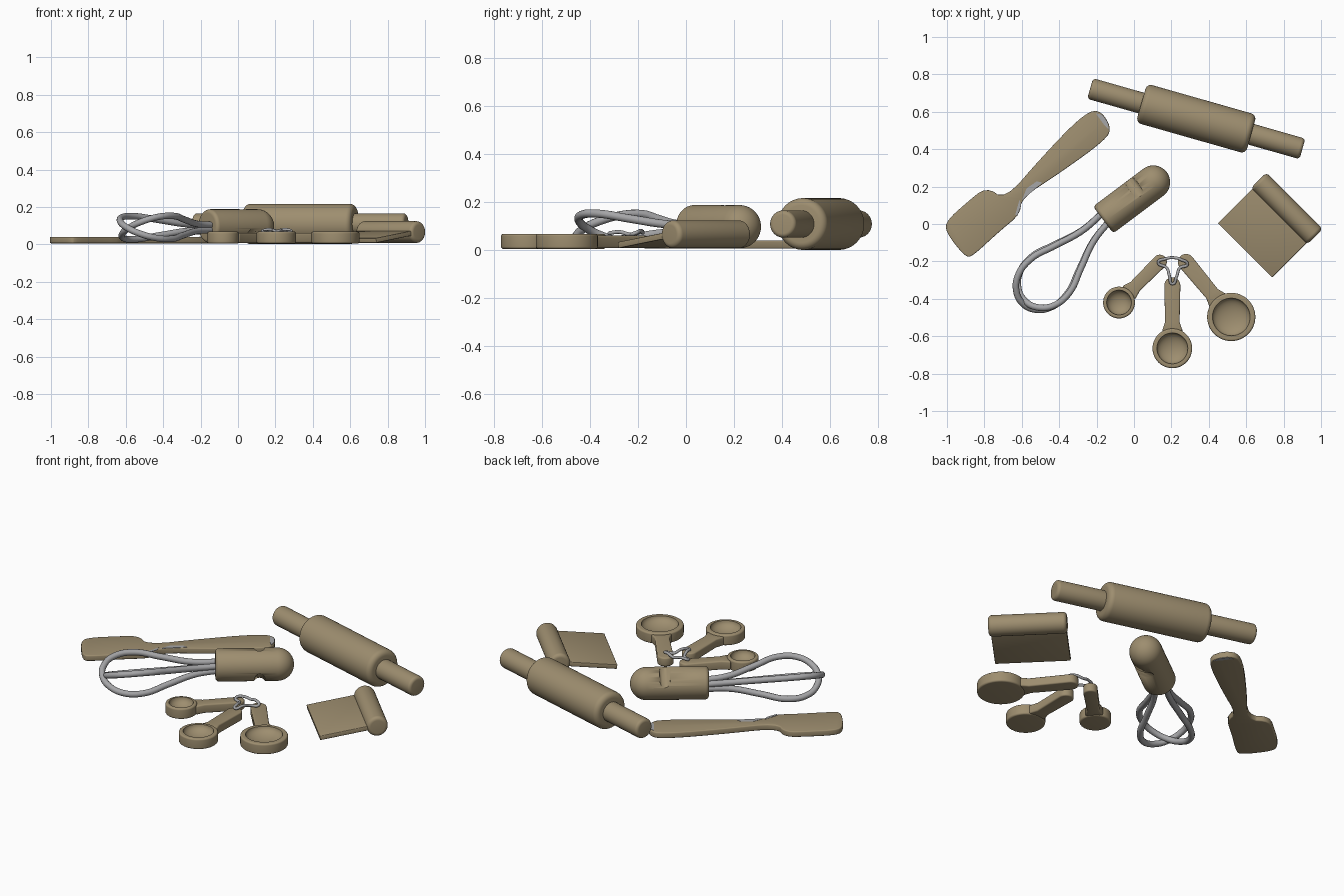
import bpy, bmesh, math
from mathutils import Vector, Matrix

if "Cube" in bpy.data.objects:
    bpy.data.objects.remove(bpy.data.objects["Cube"])


def material(name, rgb):
    m = bpy.data.materials.new(name)
    m.use_nodes = True
    m.diffuse_color = (*rgb, 1)
    bsdf = next(n for n in m.node_tree.nodes if n.type == 'BSDF_PRINCIPLED')
    bsdf.inputs["Base Color"].default_value = (*rgb, 1)
    return m


TAN = material("tan_wood", (0.34, 0.27, 0.16))
STEEL = material("grey_steel", (0.38, 0.38, 0.39))


def activate(ob):
    bpy.ops.object.select_all(action='DESELECT')
    ob.select_set(True)
    bpy.context.view_layer.objects.active = ob


def finish(name, bm, mat, matrix=Matrix(), bevel=0):
    bmesh.ops.recalc_face_normals(bm, faces=bm.faces)
    me = bpy.data.meshes.new(name)
    bm.to_mesh(me)
    bm.free()
    me.materials.append(mat)
    ob = bpy.data.objects.new(name, me)
    bpy.context.collection.objects.link(ob)
    ob.matrix_world = matrix
    activate(ob)
    if bevel:
        mod = ob.modifiers.new("soft_edges", 'BEVEL')
        mod.width, mod.segments, mod.limit_method = bevel, 3, 'ANGLE'
        bpy.ops.object.modifier_apply(modifier=mod.name)
    bpy.ops.object.shade_smooth_by_angle(angle=math.radians(40))
    return ob


def aim(origin, direction):
    """Matrix that puts local z along direction."""
    return Matrix.Translation(origin) @ Vector(direction).to_track_quat('Z', 'Y').to_matrix().to_4x4()


def lathe(name, profile, mat, matrix=Matrix()):
    bm = bmesh.new()
    vs = [bm.verts.new((r, 0, z)) for r, z in profile]
    es = [bm.edges.new(p) for p in zip(vs, vs[1:])]
    bmesh.ops.spin(bm, geom=vs + es, cent=(0, 0, 0), axis=(0, 0, 1),
                   angle=math.tau, steps=48, use_duplicate=False)
    bmesh.ops.remove_doubles(bm, verts=bm.verts, dist=1e-5)
    return finish(name, bm, mat, matrix)


def arc(r, z, radius, start, end, n=6):
    """Profile points on a circle, angles in degrees."""
    steps = [math.radians(start + (end - start) * i / n) for i in range(n + 1)]
    return [(max(0, r + radius * math.cos(a)), z + radius * math.sin(a)) for a in steps]


def rod(name, radius, half, soft, matrix):
    inner = radius - soft
    profile = [(0, -half)] + arc(inner, soft - half, soft, -90, 0)
    profile += arc(inner, half - soft, soft, 0, 90) + [(0, half)]
    return lathe(name, profile, TAN, matrix)


def round_outline(points, passes=2):
    pts = [Vector(p) for p in points]
    for _ in range(passes):
        pts = [q for a, b in zip(pts, pts[1:] + pts[:1])
               for q in (a.lerp(b, 0.25), a.lerp(b, 0.75))]
    return pts


def slab(name, outline, low, high, mat, bevel=0):
    bm = bmesh.new()
    face = bm.faces.new([bm.verts.new((p[0], p[1], low)) for p in outline])
    ext = bmesh.ops.extrude_face_region(bm, geom=[face])
    top = [v for v in ext["geom"] if isinstance(v, bmesh.types.BMVert)]
    bmesh.ops.translate(bm, verts=top, vec=(0, 0, high - low))
    return finish(name, bm, mat, bevel=bevel)


def wire(name, points, radius, cyclic):
    cu = bpy.data.curves.new(name, 'CURVE')
    cu.dimensions, cu.resolution_u = '3D', 8
    cu.bevel_depth, cu.bevel_resolution, cu.use_fill_caps = radius, 4, True
    sp = cu.splines.new('BEZIER')
    sp.bezier_points.add(len(points) - 1)
    for bp, p in zip(sp.bezier_points, points):
        bp.co = p
        bp.handle_left_type = bp.handle_right_type = 'AUTO'
    sp.use_cyclic_u = cyclic
    cu.materials.append(STEEL)
    ob = bpy.data.objects.new(name, cu)
    bpy.context.collection.objects.link(ob)
    activate(ob)
    bpy.ops.object.convert(target='MESH')
    bpy.ops.object.shade_smooth_by_angle(angle=math.radians(50))


# Rolling pin: barrel with a grip at each end
pin_dir = Vector((1.125, -0.32, 0)).normalized()
pin_mid = Vector((0.333, 0.563, 0.109))
rod("rolling_pin_barrel", 0.108, 0.305, 0.03, aim(pin_mid, pin_dir))
for side, sign in (("left", 1), ("right", -1)):
    rod("rolling_pin_grip_" + side, 0.057, 0.165, 0.018,
        aim(pin_mid + pin_dir * sign * 0.425, pin_dir))

# Whisk handle: domed rod with two opposite notches
axis = Vector((0.8, 0.6, 0))
across = Vector((-0.6, 0.8, 0))
base = Vector((-0.165, 0.022, 0.098))
dome = [(0, 0)] + arc(0.07, 0.02, 0.02, -90, 0) + arc(0, 0.335, 0.09, 0, 90, 14)
handle = lathe("whisk_handle", dome, TAN, aim(base, axis))
out = across * math.sin(0.6) + Vector((0, 0, math.cos(0.6)))
for sign in (1, -1):
    bm = bmesh.new()
    bmesh.ops.create_cone(bm, cap_ends=True, segments=32, radius1=0.03, radius2=0.03, depth=0.4)
    cutter = finish("notch_cutter", bm, TAN,
                    aim(base + axis * 0.238 + out * sign * 0.092, axis.cross(out)))
    cutter.hide_render = True
    activate(handle)
    mod = handle.modifiers.new("notch", 'BOOLEAN')
    mod.operation, mod.object, mod.solver = 'DIFFERENCE', cutter, 'EXACT'
    bpy.ops.object.modifier_apply(modifier=mod.name)
    bpy.data.objects.remove(cutter)

# Whisk wires: two teardrop loops tilted against each other
loop_dir = Vector((-0.69, -0.72, 0))
loop_side = Vector((-0.72, 0.69, 0))
half_loop = [(-0.03, 0.03), (0.12, 0.045), (0.28, 0.1), (0.42, 0.148), (0.53, 0.135), (0.6, 0.075)]
loop = half_loop + [(0.622, 0)] + [(d, -w) for d, w in reversed(half_loop)]
for name, tilt, reach in (("whisk_loop_upper", 0.42, 1.0), ("whisk_loop_lower", -0.42, 0.97)):
    swing = loop_side * math.cos(tilt) + Vector((0, 0, math.sin(tilt)))
    wire(name, [base + Vector((0, 0, -0.008)) + loop_dir * d * reach + swing * w * (2 - reach)
                for d, w in loop], 0.0175, False)

# Spatula with its worn steel patches
blade = [(-0.19, 0.62), (-0.29, 0.57), (-0.5, 0.35), (-0.69, 0.13), (-0.79, 0.2), (-0.9, 0.11),
         (-1.0, 0.02), (-1.01, -0.04), (-0.9, -0.18), (-0.86, -0.17), (-0.72, -0.04),
         (-0.61, 0.05), (-0.6, 0.14), (-0.4, 0.27), (-0.15, 0.45), (-0.12, 0.52)]
slab("spatula", round_outline(blade), 0.006, 0.04, TAN, 0.006)
tip = [(-0.205, 0.592), (-0.17, 0.584), (-0.143, 0.548), (-0.134, 0.505), (-0.16, 0.53)]
neck = [(-0.6, 0.125), (-0.575, 0.19), (-0.52, 0.228), (-0.49, 0.222)]
edge = [(-0.625, 0.04), (-0.603, 0.1), (-0.612, 0.13), (-0.635, 0.05)]
for name, shape in (("tip", tip), ("neck", neck), ("edge", edge)):
    slab("spatula_patch_" + name, shape, 0.038, 0.0415, STEEL)
slab("spatula_patch_underside", tip, 0.0045, 0.008, STEEL)

# Dough scraper: round grip and a sloping plate
diag = Vector((1, -1, 0)).normalized()
grip_mid = Vector((0.817, 0.083, 0.066))
rod("scraper_grip", 0.058, 0.213, 0.02, aim(grip_mid, diag))
down = Vector((-1, -1, 0)).normalized() * 0.315 + Vector((0, 0, -0.045))
normal = diag.cross(down).normalized()
frame = Matrix((diag, down.normalized(), normal)).transposed().to_4x4()
bm = bmesh.new()
bmesh.ops.create_cube(bm, size=1)
bmesh.ops.scale(bm, verts=bm.verts, vec=(0.41, down.length, 0.026))
finish("scraper_plate", bm, TAN, Matrix.Translation(grip_mid + down / 2) @ frame, 0.004)

# Measuring spoons: hollow bowl and flat rounded handle
spoons = (("small", (-0.08, -0.42), 0.085, (0.165, -0.175), 0.038),
          ("medium", (0.205, -0.665), 0.106, (0.205, -0.285), 0.043),
          ("large", (0.52, -0.497), 0.129, (0.25, -0.17), 0.044))
for size, centre, r, end, w in spoons:
    profile = [(0, 0.005)] + arc(r - 0.01, 0.015, 0.01, -90, 0)
    profile += arc(r - 0.01, 0.058, 0.01, 0, 90)
    hollow = 0.78 * r
    profile += [(hollow * math.cos(a), 0.068 - 0.045 * math.sin(a))
                for a in (i * math.pi / 16 for i in range(9))]
    lathe("spoon_bowl_" + size, profile, TAN, Matrix.Translation((*centre, 0)))
    c, e = Vector(centre), Vector(end)
    d = (e - c).normalized()
    n = Vector((-d.y, d.x))
    tip_mid = e - d * w
    root = c + d * r * 0.86
    shape = [root + n * w * 1.3, root - n * w * 1.3, root + d * 0.05 - n * w * 0.9]
    shape += [tip_mid + w * (d * math.sin(a) - n * math.cos(a))
              for a in (i * math.pi / 12 for i in range(13))]
    shape += [root + d * 0.05 + n * w * 0.9]
    slab("spoon_handle_" + size, shape, 0.008, 0.06, TAN, 0.008)

# Ring that ties the spoons together
ring = [(0.13, -0.205, 0.07), (0.165, -0.187, 0.08), (0.21, -0.18, 0.072), (0.25, -0.19, 0.08),
        (0.285, -0.215, 0.07), (0.245, -0.235, 0.066), (0.228, -0.28, 0.076),
        (0.205, -0.32, 0.07), (0.19, -0.28, 0.076), (0.175, -0.235, 0.066)]
wire("spoon_ring", ring, 0.008, True)
